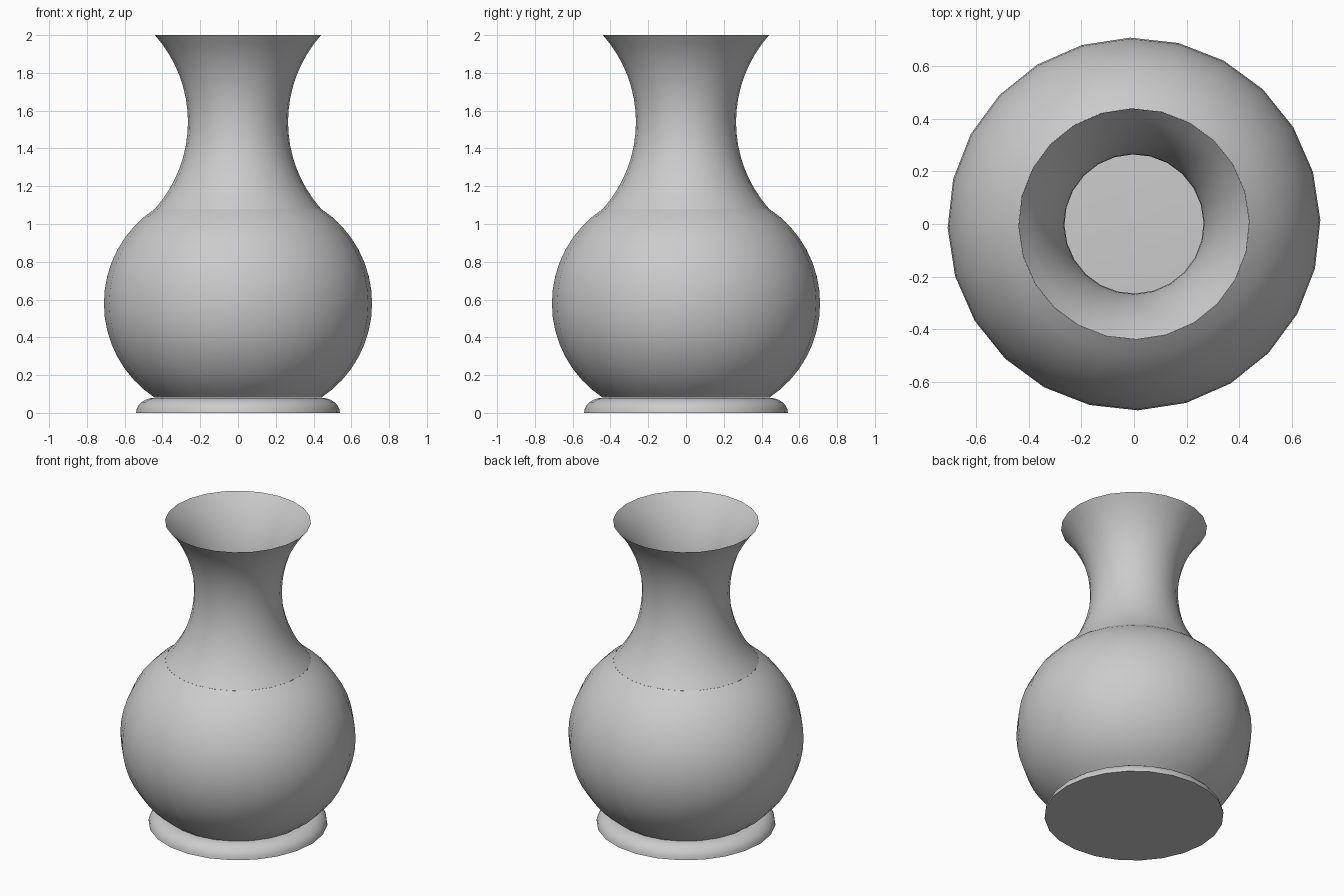
import bpy
import bmesh
import math

SIDES = 24
TURN = math.radians(1.2)

cube = bpy.data.objects.get("Cube")
if cube:
    bpy.data.objects.remove(cube, do_unlink=True)

grey = bpy.data.materials.new("plain grey")
grey.use_nodes = True
grey.diffuse_color = (0.6, 0.6, 0.6, 1)
grey.node_tree.nodes["Principled BSDF"].inputs["Base Color"].default_value = (0.6, 0.6, 0.6, 1)


def arc(centre_r, centre_z, size_r, size_z, start, end, steps):
    """Profile points (radius, height) along an elliptical arc, in degrees."""
    angles = [math.radians(start + (end - start) * i / steps) for i in range(steps + 1)]
    return [(centre_r + size_r * math.cos(a), centre_z + size_z * math.sin(a)) for a in angles]


def lathe(name, profile, caps=False):
    """Spin a profile of (radius, height) points round the z axis."""
    bm = bmesh.new()
    rings = []
    for r, z in profile:
        angles = [TURN + 2 * math.pi * i / SIDES for i in range(SIDES)]
        rings.append([bm.verts.new((r * math.cos(a), r * math.sin(a), z)) for a in angles])
    for low, high in zip(rings, rings[1:]):
        for i in range(SIDES):
            j = (i + 1) % SIDES
            bm.faces.new((low[i], low[j], high[j], high[i]))
    if caps:
        bm.faces.new(rings[0][::-1])
        bm.faces.new(rings[-1])
    mesh = bpy.data.meshes.new(name)
    bm.to_mesh(mesh)
    bm.free()
    mesh.materials.append(grey)
    obj = bpy.data.objects.new(name, mesh)
    bpy.context.collection.objects.link(obj)
    bpy.ops.object.select_all(action="DESELECT")
    obj.select_set(True)
    bpy.context.view_layer.objects.active = obj
    bpy.ops.object.shade_smooth_by_angle(angle=math.radians(35))
    return obj


# Rounded foot, its flat top is the floor inside the vase
lathe("foot", arc(0.44, 0, 0.10, 0.08, 0, 90, 6), caps=True)

# Round belly
lathe("belly", arc(0.112, 0.58, 0.598, 0.598, -56.7, 56.7, 16))

# Flared open neck
lathe("neck", arc(0.957, 1.54, 0.692, 0.692, 180 + 41.66, 180 - 41.66, 16))
